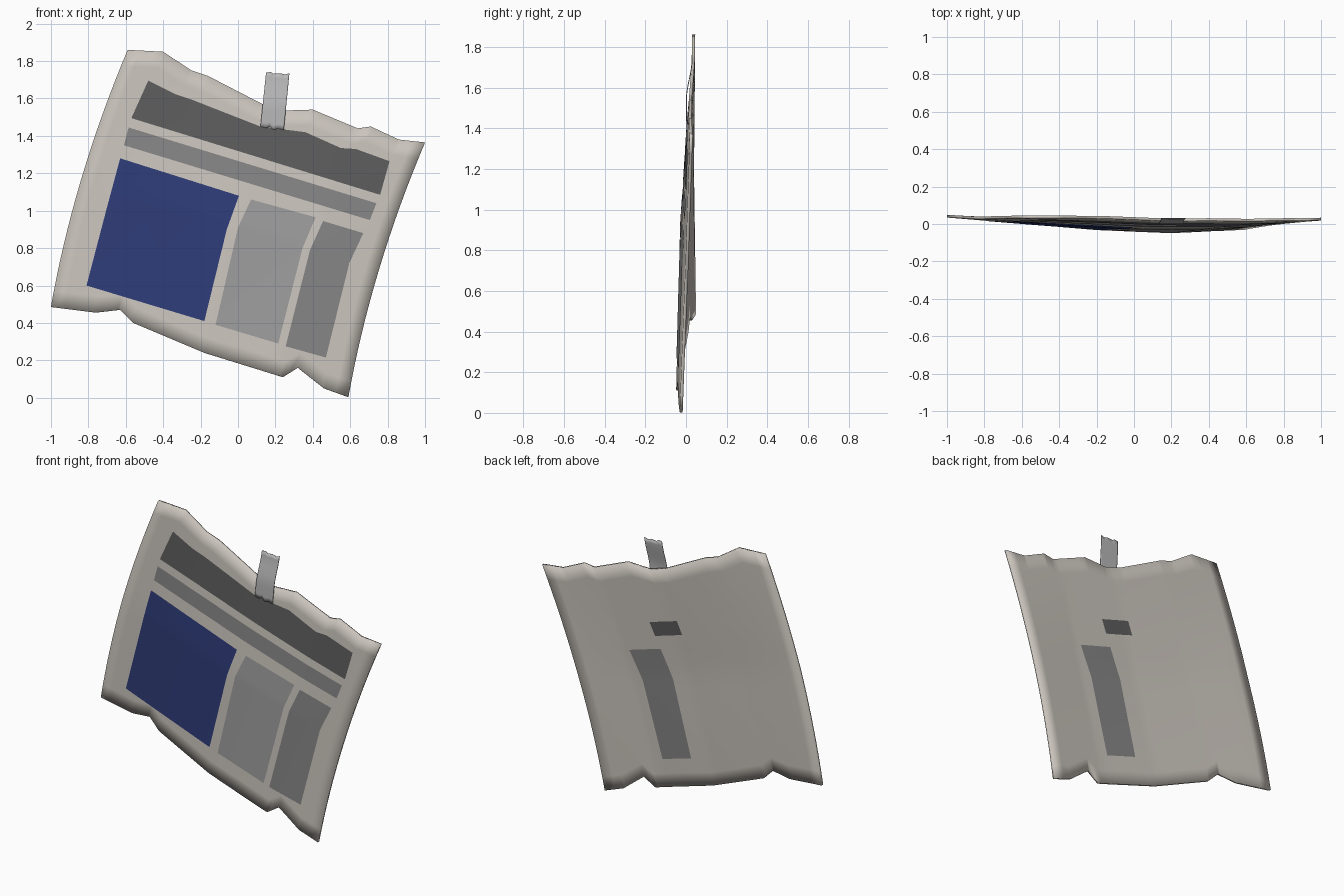
import bpy, bmesh
from mathutils import Vector

if "Cube" in bpy.data.objects:
    bpy.data.objects.remove(bpy.data.objects["Cube"])

THICK = 0.015
# depth of the crumpled sheet: rows bottom / middle / top, columns left to right
DEPTH = [[.042, .008, -.025, -.042, -.024],
         [.032, .004, -.019, -.021, .006],
         [.038, .036, .026, .022, .026]]


def depth(x, z):
    dx, dz = x + 1, z - .485
    det = 1.59 * 1.37 + .49 * .41
    s = min(max((dx * 1.37 - dz * .41) / det, 0), 1) * 4
    v = min(max((1.59 * dz + .49 * dx) / det, 0), 1) * 2
    i, j = min(int(s), 3), min(int(v), 1)
    a, b = s - i, v - j
    lo = DEPTH[j][i] * (1 - a) + DEPTH[j][i + 1] * a
    hi = DEPTH[j + 1][i] * (1 - a) + DEPTH[j + 1][i + 1] * a
    return lo * (1 - b) + hi * b


def knots(line):
    d = [0]
    for p, q in zip(line, line[1:]):
        d.append(d[-1] + (Vector(q) - Vector(p)).length)
    return [k / d[-1] for k in d]


def sample(line, t):
    k = knots(line)
    for i in range(len(line) - 1):
        if t <= k[i + 1] + 1e-9:
            f = (t - k[i]) / (k[i + 1] - k[i])
            return Vector(line[i]).lerp(Vector(line[i + 1]), f)
    return Vector(line[-1])


def material(name, rgb):
    m = bpy.data.materials.new(name)
    m.diffuse_color = (*rgb, 1)
    m.use_nodes = True
    m.node_tree.nodes["Principled BSDF"].inputs["Base Color"].default_value = m.diffuse_color
    return m


def loft(name, a, b, rgb, y_of, rows=12, cols=16, bow=0, thick=0, face=-1):
    """Span a gridded surface between two front-view polylines."""
    ts = sorted({round(t, 4) for t in knots(a) + knots(b) + [i / cols for i in range(cols + 1)]})
    ts = [t for i, t in enumerate(ts) if i == 0 or t - ts[i - 1] > .0005]
    bm = bmesh.new()
    grid = []
    for r in range(rows + 1):
        v = r / rows
        row = []
        for t in ts:
            p = sample(a, t).lerp(sample(b, t), v)
            x = p.x - bow * 4 * v * (1 - v)
            row.append(bm.verts.new((x, y_of(x, p.y), p.y)))
        grid.append(row)
    for r in range(rows):
        for c in range(len(ts) - 1):
            bm.faces.new((grid[r][c], grid[r][c + 1], grid[r + 1][c + 1], grid[r + 1][c]))
    bm.normal_update()
    if sum(f.normal.y for f in bm.faces) * face < 0:
        bmesh.ops.reverse_faces(bm, faces=bm.faces[:])
    me = bpy.data.meshes.new(name)
    bm.to_mesh(me)
    bm.free()
    ob = bpy.data.objects.new(name, me)
    bpy.context.collection.objects.link(ob)
    me.materials.append(material(name + "_colour", rgb))
    if thick:
        mod = ob.modifiers.new("thickness", 'SOLIDIFY')
        mod.thickness, mod.offset = thick, 0
    bpy.ops.object.select_all(action='DESELECT')
    ob.select_set(True)
    bpy.context.view_layer.objects.active = ob
    bpy.ops.object.shade_smooth_by_angle()
    return ob


def front(x, z):
    return depth(x, z) - THICK / 2 - .003


def back(x, z):
    return depth(x, z) + THICK / 2 + .003


# crumpled paper sheet
loft("paper_sheet",
     [(-1, .485), (-.76, .455), (-.63, .47), (-.56, .40), (-.18, .24), (.24, .11),
      (.32, .16), (.46, .05), (.59, .003)],
     [(-.59, 1.86), (-.40, 1.85), (-.25, 1.75), (-.16, 1.72), (.13, 1.57), (.24, 1.535),
      (.40, 1.54), (.64, 1.44), (.71, 1.45), (.86, 1.38), (1, 1.365)],
     (.60, .56, .51), depth, rows=16, cols=24, bow=.042, thick=THICK)

# printed blocks on the front
DARK, MID, LIGHT = (.11,) * 3, (.24,) * 3, (.34,) * 3
loft("headline_block", [(-.57, 1.495), (.76, 1.085)],
     [(-.48, 1.695), (-.34, 1.625), (-.25, 1.595), (.12, 1.45), (.36, 1.42),
      (.55, 1.335), (.63, 1.33), (.81, 1.265)], DARK, front)
loft("subhead_bar", [(-.61, 1.35), (.705, .95)], [(-.585, 1.445), (.74, 1.04)], MID, front)
loft("picture_block", [(-.63, 1.28), (-.70, 1.02), (-.81, .60)],
     [(.005, 1.08), (-.06, .90), (-.18, .41)], (.028, .045, .19), front)
loft("left_column", [(.07, 1.06), (0, .91), (-.12, .39)],
     [(.415, .965), (.345, .80), (.215, .29)], LIGHT, front)
loft("right_column", [(.455, .945), (.385, .79), (.255, .275)],
     [(.67, .88), (.595, .72), (.47, .215)], MID, front)

# printed blocks on the back
loft("back_small_block", [(.252, 1.187), (.216, 1.105)], [(.056, 1.246), (.021, 1.164)],
     DARK, back, face=1)
loft("back_column", [(.404, .963), (.315, .786), (.184, .311)],
     [(.181, 1.03), (.098, .85), (-.024, .374)], MID, back, face=1)


# tape strip with torn ends, stuck to the sheet front and running up behind the top
def tape_depth(x, z):
    low = depth(.18, 1.46) - THICK / 2 - .007
    t = min(max((z - 1.54) / .2, 0), 1)
    return low + (.03 - low) * t * t * (3 - 2 * t)


loft("tape_strip",
     [(.12, 1.45), (.15, 1.443), (.17, 1.45), (.19, 1.433), (.215, 1.44), (.245, 1.432)],
     [(.15, 1.738), (.175, 1.742), (.19, 1.732), (.225, 1.735), (.25, 1.728), (.275, 1.735)],
     (.48, .48, .48), tape_depth, thick=.004)
